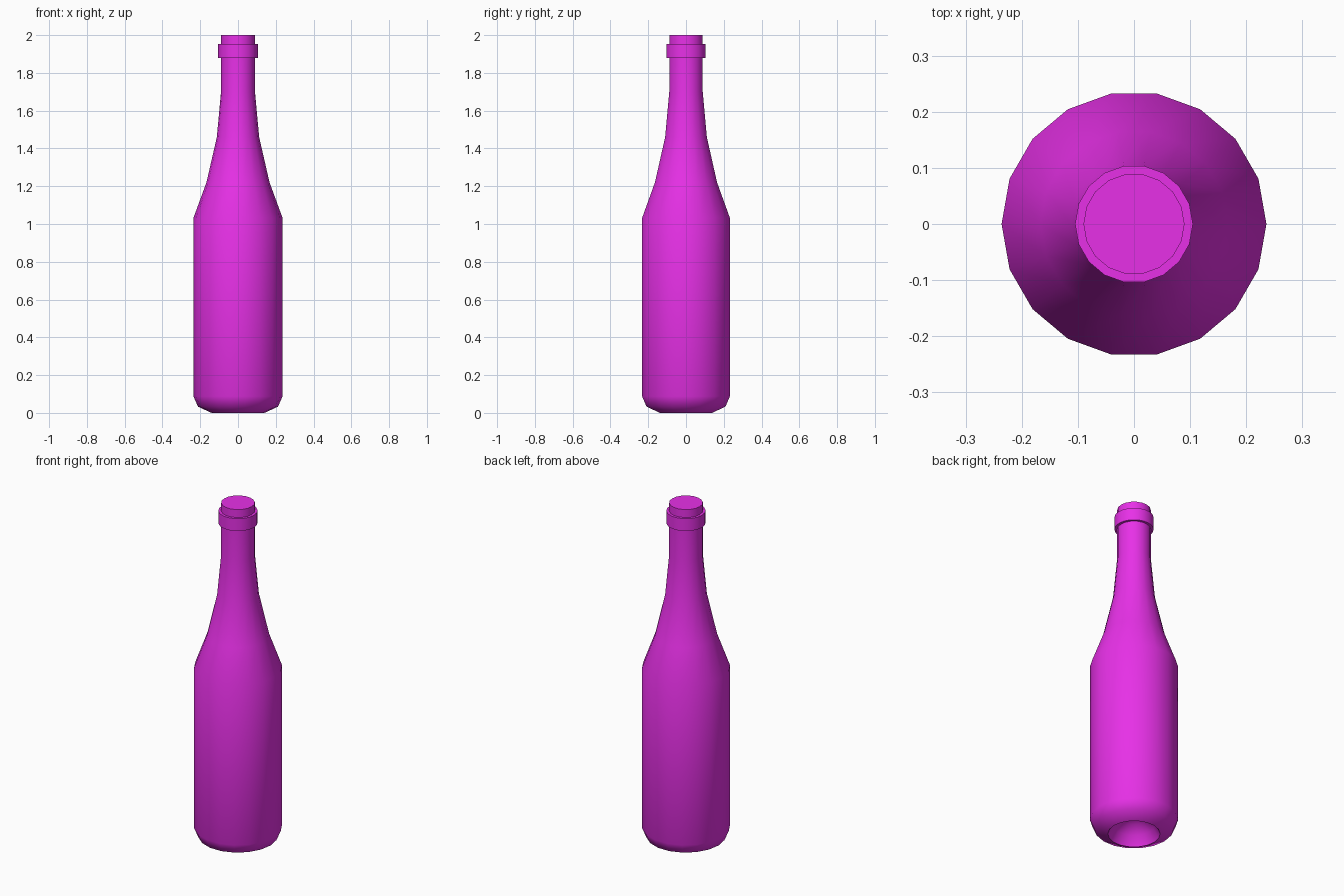
import bpy, bmesh, math

if "Cube" in bpy.data.objects:
    bpy.data.objects.remove(bpy.data.objects["Cube"])

SIDES = 18

# Half profile (radius, height), from the punt under the base up to the mouth
PROFILE = [
    (0.0, 0.11), (0.06, 0.095), (0.11, 0.055), (0.14, 0.0),      # punt
    (0.212, 0.033), (0.236, 0.088),                              # rounded base
    (0.236, 1.032), (0.167, 1.22), (0.112, 1.46), (0.09, 1.70),  # body, shoulder
    (0.09, 1.88), (0.105, 1.88), (0.105, 1.953), (0.09, 1.953),  # lip ring
    (0.09, 2.0), (0.0, 2.0),                                     # mouth cap
]


def lathe(name, profile, sides):
    bm = bmesh.new()
    verts = [bm.verts.new((r, 0, z)) for r, z in profile]
    edges = [bm.edges.new(pair) for pair in zip(verts, verts[1:])]
    bmesh.ops.spin(bm, geom=verts + edges, axis=(0, 0, 1), cent=(0, 0, 0),
                   angle=math.tau, steps=sides, use_duplicate=False)
    bmesh.ops.remove_doubles(bm, verts=bm.verts, dist=1e-4)
    bmesh.ops.recalc_face_normals(bm, faces=bm.faces)
    mesh = bpy.data.meshes.new(name)
    bm.to_mesh(mesh)
    bm.free()
    obj = bpy.data.objects.new(name, mesh)
    bpy.context.collection.objects.link(obj)
    return obj


# Bottle
bottle = lathe("bottle", PROFILE, SIDES)
glass = bpy.data.materials.new("magenta_glass")
glass.diffuse_color = (0.8, 0.03, 0.8, 1)
glass.use_nodes = True
glass.node_tree.nodes["Principled BSDF"].inputs["Base Color"].default_value = glass.diffuse_color
bottle.data.materials.append(glass)

# Smooth shading with crisp lip and punt rim
bpy.context.view_layer.objects.active = bottle
bottle.select_set(True)
bpy.ops.object.shade_smooth_by_angle(angle=math.radians(60))
